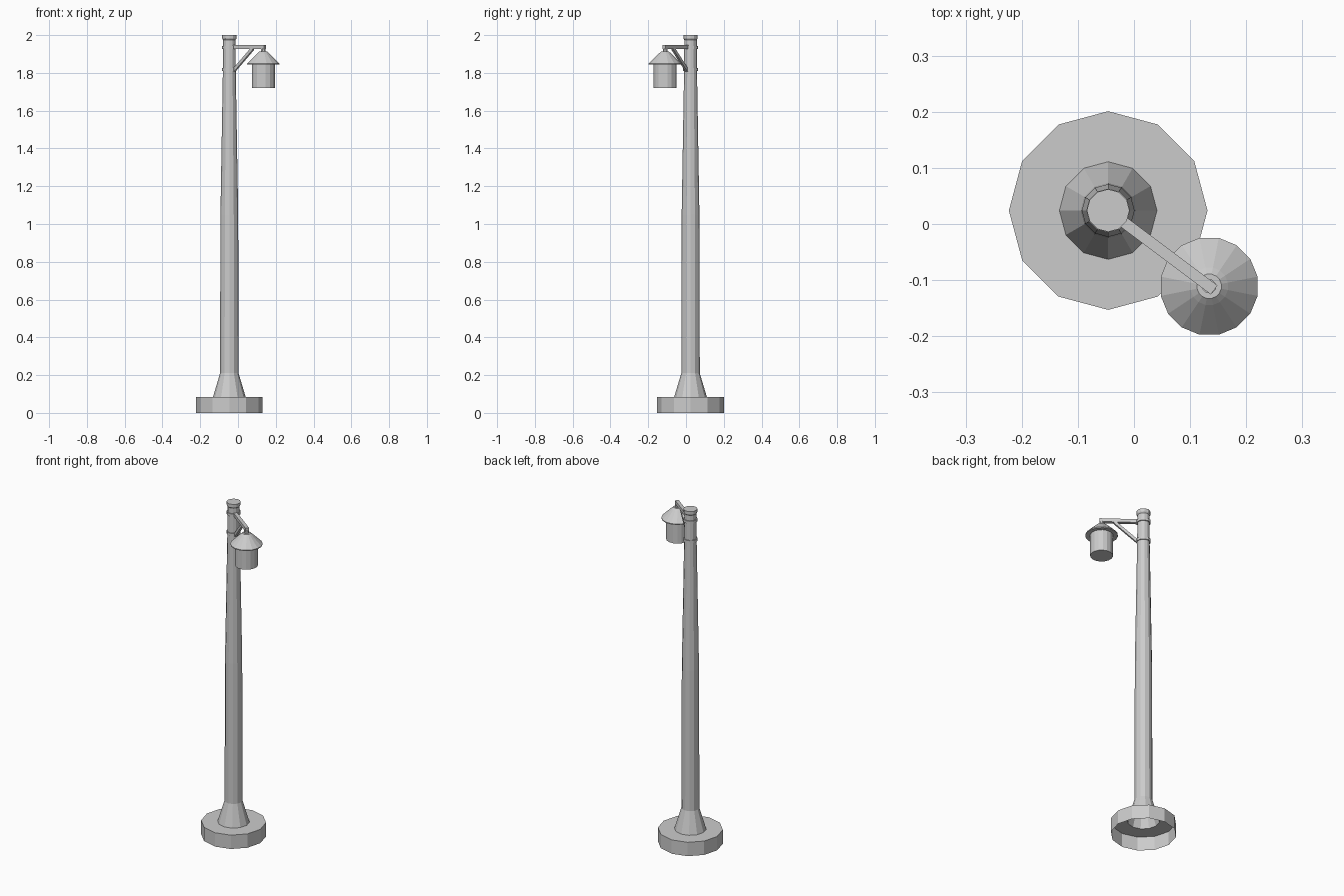
import bpy, bmesh, math
from mathutils import Vector

if "Cube" in bpy.data.objects:
    bpy.data.objects.remove(bpy.data.objects["Cube"])

POLE = Vector((-0.046, 0.024, 0))
LAMP = Vector((0.134, -0.111, 0))
OUT = (LAMP - POLE).normalized()


def finish(name, bm):
    mesh = bpy.data.meshes.new(name)
    bm.to_mesh(mesh)
    bm.free()
    ob = bpy.data.objects.new(name, mesh)
    bpy.context.collection.objects.link(ob)
    return ob


def lathe(name, centre, profile, sides, turn=0.0, cap_low=True, cap_high=True):
    """Flat-sided turned part; the profile runs from bottom outwards and up."""
    bm = bmesh.new()
    rings = []
    for r, z in profile:
        ring = []
        for i in range(sides):
            a = turn + math.tau * i / sides
            ring.append(bm.verts.new((centre.x + r * math.cos(a),
                                      centre.y + r * math.sin(a), z)))
        rings.append(ring)
    for lo, hi in zip(rings, rings[1:]):
        for i in range(sides):
            j = (i + 1) % sides
            bm.faces.new((lo[i], lo[j], hi[j], hi[i]))
    if cap_low:
        bm.faces.new(rings[0][::-1])
    if cap_high:
        bm.faces.new(rings[-1])
    return finish(name, bm)


def bar(name, s0, z0, s1, z1, width, depth):
    """Square bar in the vertical plane of the arm, s = distance from pole axis."""
    p = POLE + OUT * s0 + Vector((0, 0, z0))
    q = POLE + OUT * s1 + Vector((0, 0, z1))
    along = (q - p).normalized()
    side = Vector((-OUT.y, OUT.x, 0))
    up = along.cross(side)
    bm = bmesh.new()
    bmesh.ops.create_cube(bm, size=1)
    for v in bm.verts:
        c = v.co.copy()
        v.co = ((p + q) / 2 + along * c.x * (q - p).length
                + side * c.y * width + up * c.z * depth)
    bmesh.ops.recalc_face_normals(bm, faces=bm.faces)
    return finish(name, bm)


# Hollow base, flared foot, tapering shaft and cap in one turned shell
lathe("post", POLE, [
    (0.177, 0.0), (0.177, 0.083), (0.087, 0.083), (0.049, 0.21),
    (0.047, 1.05), (0.034, 1.82), (0.033, 1.975), (0.038, 1.982), (0.038, 2.0),
], 12, cap_low=False)

# Clamp rings where the arm and brace meet the post
for name, z in (("upper_ring", 1.935), ("lower_ring", 1.818)):
    lathe(name, POLE, [(0.033, z - 0.008), (0.039, z - 0.008),
                       (0.039, z + 0.008), (0.033, z + 0.008)], 12,
          cap_low=False, cap_high=False)

# Bracket
bar("arm", 0.025, 1.937, 0.236, 1.937, 0.02, 0.02)
bar("brace", 0.03, 1.812, 0.155, 1.929, 0.014, 0.016)
lathe("hanger", LAMP, [(0.013, 1.9), (0.013, 1.93)], 8, math.pi / 8)

# Lantern: closed cylinder under a conical roof
lathe("lantern", LAMP, [
    (0.062, 1.72), (0.062, 1.846), (0.088, 1.844), (0.088, 1.849),
    (0.034, 1.902), (0.022, 1.912),
], 16, math.pi / 16)
